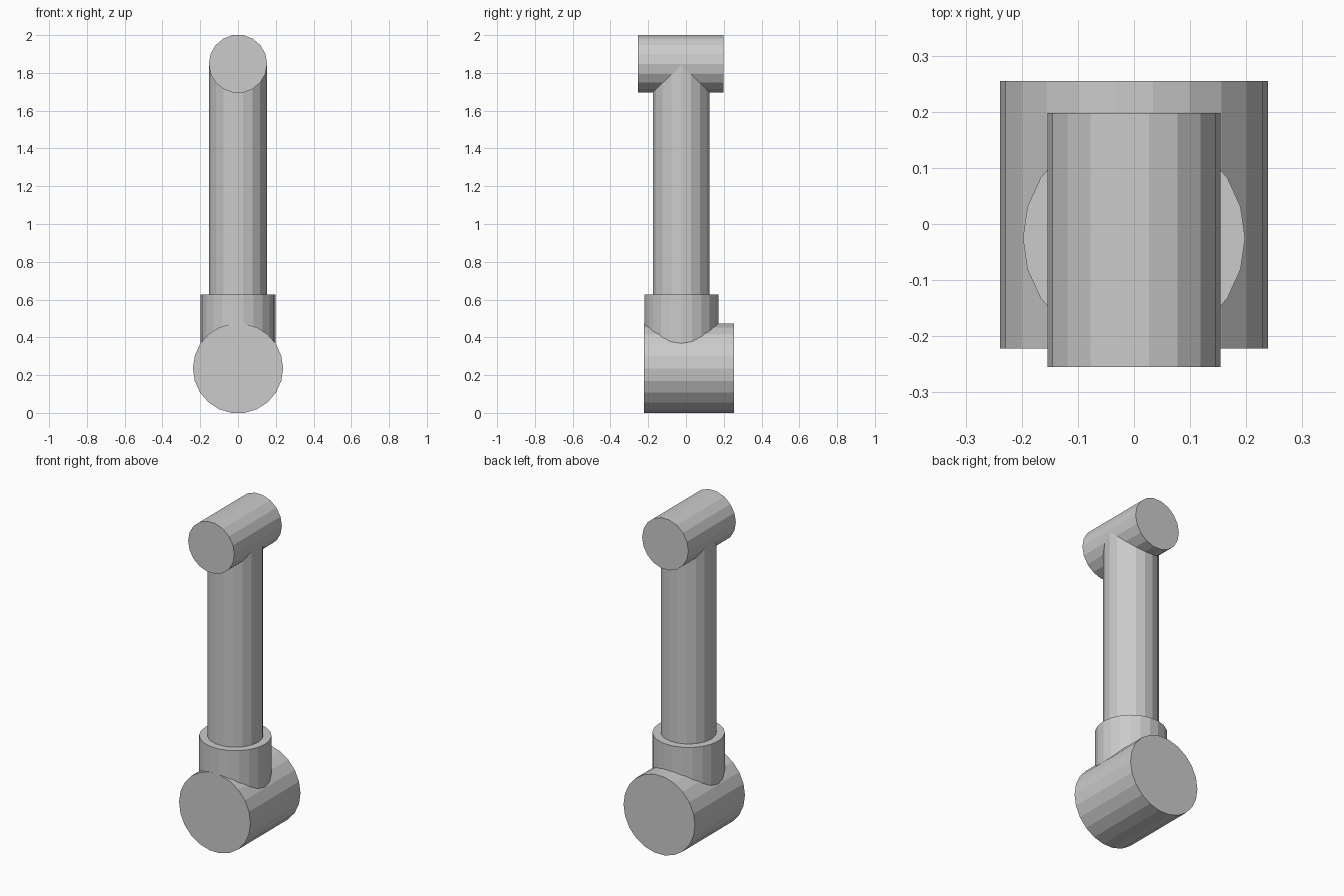
import bpy
import bmesh
from math import pi
from mathutils import Matrix

if "Cube" in bpy.data.objects:
    bpy.data.objects.remove(bpy.data.objects["Cube"])


def cylinder(name, sides, radius, lo, hi, axis, offset):
    """Capped prism along y (offset = z centre) or z (offset = y centre)."""
    mid = (lo + hi) / 2
    if axis == 'Y':
        m = Matrix.Translation((0, mid, offset)) @ Matrix.Rotation(pi / 2, 4, 'X')
    else:
        m = Matrix.Translation((0, offset, mid))
    m = m @ Matrix.Rotation(pi / 2, 4, 'Z')  # put corners at +x and -x
    bm = bmesh.new()
    bmesh.ops.create_cone(bm, cap_ends=True, segments=sides, radius1=radius,
                          radius2=radius, depth=hi - lo, matrix=m)
    mesh = bpy.data.meshes.new(name)
    bm.to_mesh(mesh)
    bm.free()
    obj = bpy.data.objects.new(name, mesh)
    bpy.context.collection.objects.link(obj)
    return obj


# Large horizontal joint at the bottom
arm = cylinder("arm_link", 22, 0.2385, -0.2215, 0.255, 'Y', 0.236)

# Collar, slim post and small horizontal joint at the top
parts = [
    cylinder("collar", 22, 0.198, 0.25, 0.627, 'Z', -0.025),
    cylinder("post", 18, 0.153, 0.4, 1.84, 'Z', -0.025),
    cylinder("top_joint", 18, 0.1543, -0.255, 0.198, 'Y', 1.848),
]

# Fuse everything into one solid
bpy.context.view_layer.objects.active = arm
for part in parts:
    mod = arm.modifiers.new("join_" + part.name, 'BOOLEAN')
    mod.operation = 'UNION'
    mod.solver = 'EXACT'
    mod.object = part
    bpy.ops.object.modifier_apply(modifier=mod.name)
    bpy.data.objects.remove(part)
